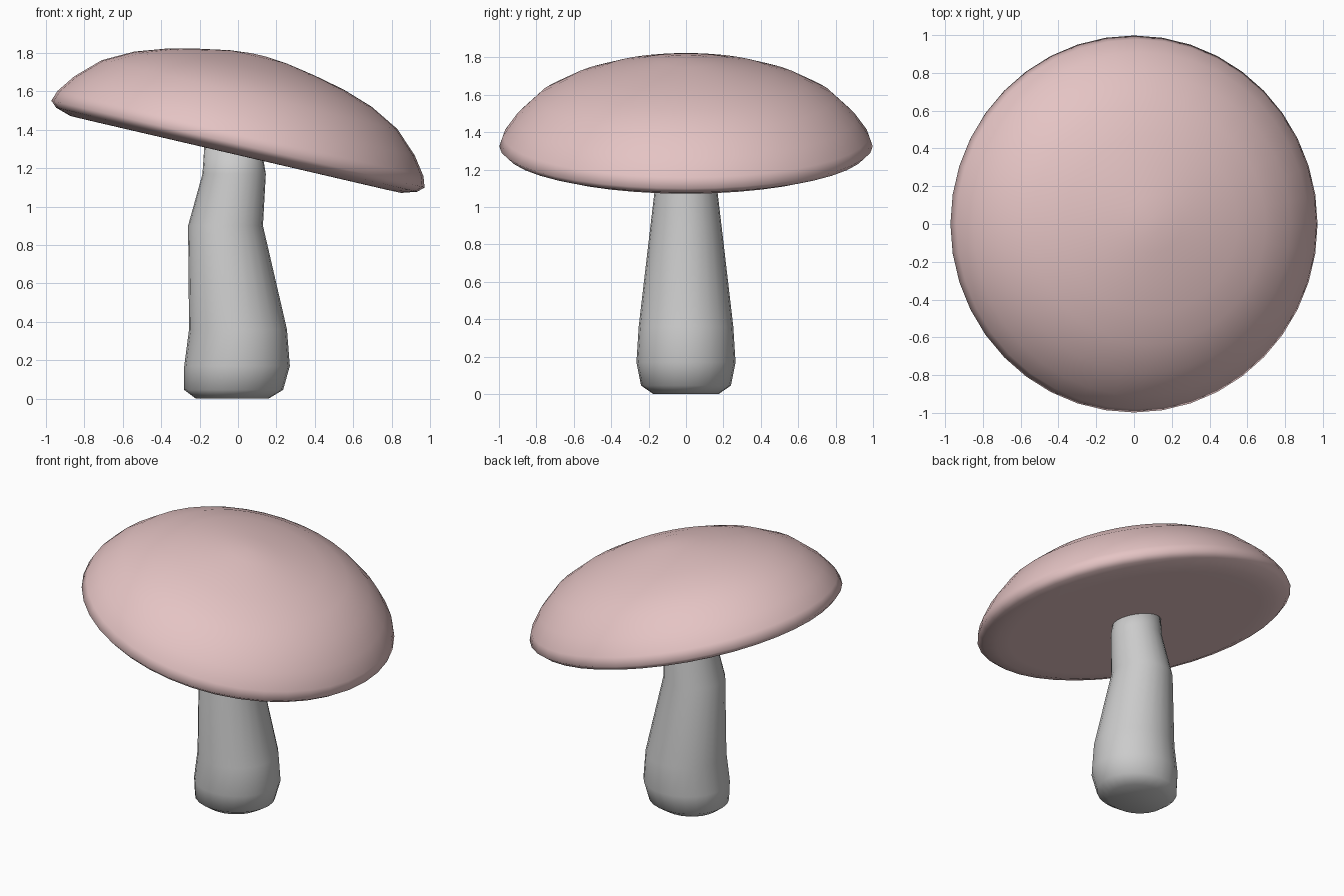
import bpy, bmesh
from math import sin, cos, pi, radians

if "Cube" in bpy.data.objects:
    bpy.data.objects.remove(bpy.data.objects["Cube"])


def loft(name, rings, segments):
    """Skin a stack of horizontal ellipses (centre_x, radius_x, radius_y, z), closing both ends."""
    bm = bmesh.new()
    loops = []
    for cx, rx, ry, z in rings:
        loops.append([bm.verts.new((cx + rx * cos(2 * pi * i / segments),
                                    ry * sin(2 * pi * i / segments), z))
                      for i in range(segments)])
    for a, b in zip(loops, loops[1:]):
        for i in range(segments):
            j = (i + 1) % segments
            bm.faces.new((a[i], a[j], b[j], b[i]))
    # fan each end to a centre point
    for loop, ring, flip in ((loops[0], rings[0], True), (loops[-1], rings[-1], False)):
        mid = bm.verts.new((ring[0], 0, ring[3]))
        for i in range(segments):
            a, b = loop[i], loop[(i + 1) % segments]
            bm.faces.new((b, a, mid) if flip else (a, b, mid))
    mesh = bpy.data.meshes.new(name)
    bm.to_mesh(mesh)
    bm.free()
    for p in mesh.polygons:
        p.use_smooth = True
    obj = bpy.data.objects.new(name, mesh)
    bpy.context.collection.objects.link(obj)
    return obj


# Crooked stem: left edge, right edge, depth radius, height
stem_outline = [
    (-0.22, 0.16, 0.175, 0.0),
    (-0.28, 0.235, 0.24, 0.045),
    (-0.28, 0.27, 0.265, 0.17),
    (-0.255, 0.255, 0.253, 0.36),
    (-0.26, 0.13, 0.19, 0.90),
    (-0.185, 0.145, 0.158, 1.17),
    (-0.175, 0.12, 0.145, 1.32),
]
loft("stem", [((l + r) / 2, (r - l) / 2, d, z) for l, r, d, z in stem_outline], 24)

# Domed cap with a flat underside, tilted down to the right
cap_profile = [
    (0.45, -0.056), (0.80, -0.056), (0.885, -0.055), (0.965, -0.030),
    (0.998, 0.0), (0.978, 0.057), (0.91, 0.151), (0.79, 0.265),
    (0.635, 0.347), (0.47, 0.402), (0.31, 0.438), (0.15, 0.467), (0.04, 0.477),
]
cap = loft("cap", [(0, r, r, z) for r, z in cap_profile], 40)
cap.location = (0, 0, 1.325)
cap.rotation_euler = (0, radians(13.1), 0)

# Dusty pink cap colour
pink = bpy.data.materials.new("dusty_pink")
pink.diffuse_color = (0.78, 0.55, 0.55, 1)
pink.use_nodes = True
pink.node_tree.nodes["Principled BSDF"].inputs["Base Color"].default_value = pink.diffuse_color
cap.data.materials.append(pink)
